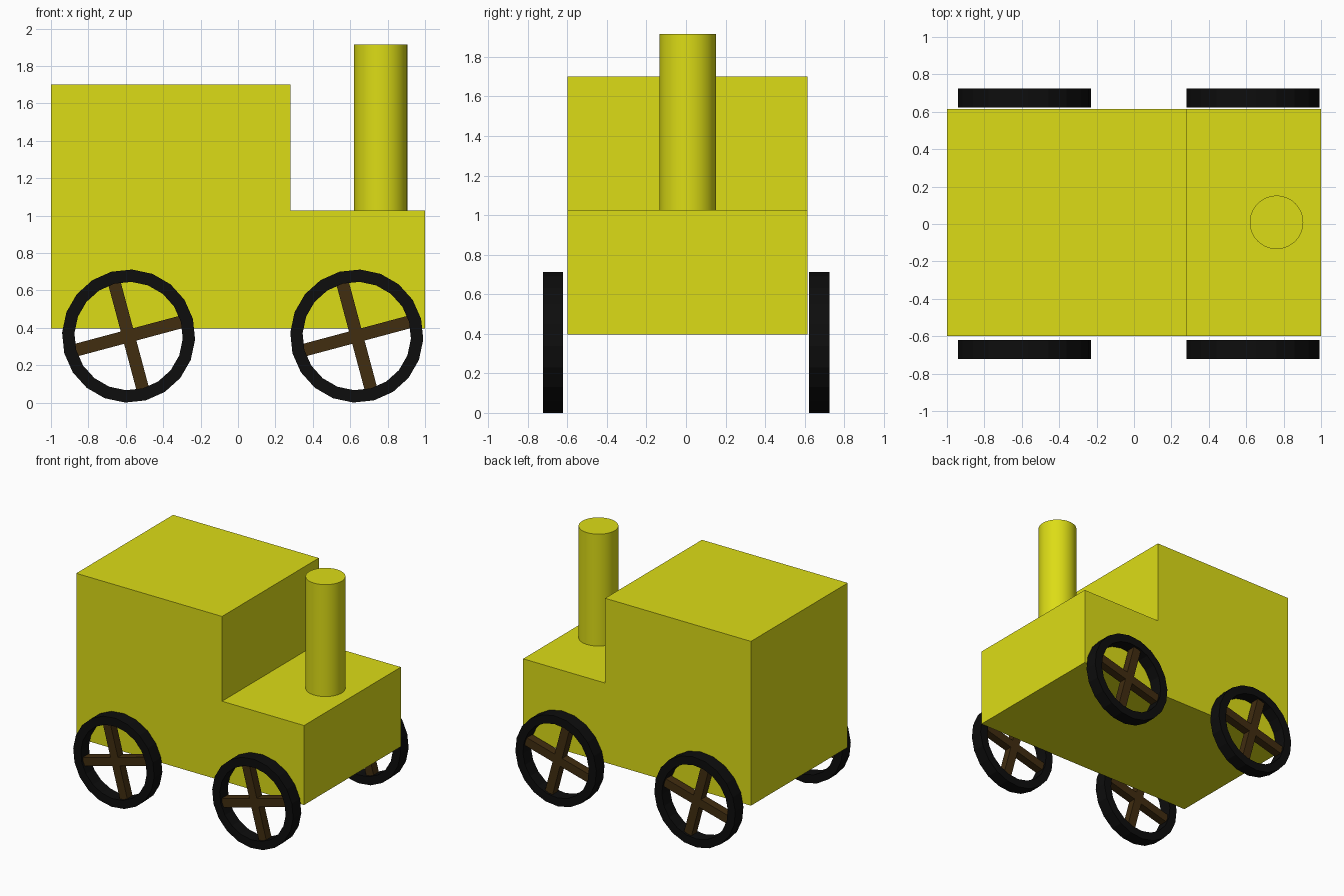
import bpy, bmesh
from math import cos, sin, pi, radians
from mathutils import Matrix

if "Cube" in bpy.data.objects:
    bpy.data.objects.remove(bpy.data.objects["Cube"])


def material(name, rgb):
    m = bpy.data.materials.new(name)
    m.diffuse_color = (*rgb, 1)
    m.use_nodes = True
    m.node_tree.nodes["Principled BSDF"].inputs["Base Color"].default_value = m.diffuse_color
    return m


YELLOW = material("yellow", (0.72, 0.72, 0.008))
BROWN = material("brown", (0.052, 0.026, 0.005))
BLACK = material("black", (0.004, 0.004, 0.004))


def finish(bm, name, mat):
    bmesh.ops.recalc_face_normals(bm, faces=bm.faces[:])
    me = bpy.data.meshes.new(name)
    bm.to_mesh(me)
    bm.free()
    me.materials.append(mat)
    ob = bpy.data.objects.new(name, me)
    bpy.context.collection.objects.link(ob)
    return ob


# Cab and hood: one stepped side profile extruded across the width
bm = bmesh.new()
profile = [(-1, 0.396), (1, 0.396), (1, 1.027), (0.28, 1.027), (0.28, 1.70), (-1, 1.70)]
side = bm.faces.new([bm.verts.new((x, -0.60, z)) for x, z in profile])
ext = bmesh.ops.extrude_face_region(bm, geom=[side], use_keep_orig=True)
bmesh.ops.translate(bm, vec=(0, 1.214, 0),
                    verts=[g for g in ext["geom"] if isinstance(g, bmesh.types.BMVert)])
finish(bm, "cab_and_hood", YELLOW)

# Chimney
bpy.ops.mesh.primitive_cylinder_add(vertices=48, radius=0.143, depth=0.888,
                                    location=(0.762, 0.009, 1.471))
chimney = bpy.context.object
chimney.name = "chimney"
chimney.data.materials.append(YELLOW)
bpy.ops.object.shade_smooth_by_angle(angle=radians(30))

# Wheels: 20-sided rim with square section, and two crossed spoke bars
R_OUT, R_IN, HALF, SIDES, TILT = 0.356, 0.290, 0.051, 20, radians(15)


def wheel(name, x, y):
    bm = bmesh.new()
    section = [(R_OUT, -HALF), (R_OUT, HALF), (R_IN, HALF), (R_IN, -HALF)]
    rings = []
    for i in range(SIDES):
        a = TILT + 2 * pi * i / SIDES
        rings.append([bm.verts.new((r * cos(a), d, r * sin(a))) for r, d in section])
    for i in range(SIDES):
        p, q = rings[i], rings[(i + 1) % SIDES]
        for j in range(4):
            k = (j + 1) % 4
            bm.faces.new((p[j], p[k], q[k], q[j]))
    rim = finish(bm, name + "_rim", BLACK)

    bm = bmesh.new()
    for turn in (0, pi / 2):
        bmesh.ops.create_cube(bm, size=1, matrix=Matrix.Rotation(-TILT - turn, 4, 'Y')
                              @ Matrix.Diagonal((2 * R_IN + 0.01, 0.066, 0.068, 1)))
    spokes = finish(bm, name + "_spokes", BROWN)
    for ob in (rim, spokes):
        ob.location = (x, y, 0.356)


for end, x in (("rear", -0.585), ("front", 0.635)):
    for lr, y in (("right", -0.672), ("left", 0.674)):
        wheel(f"{end}_{lr}_wheel", x, y)
